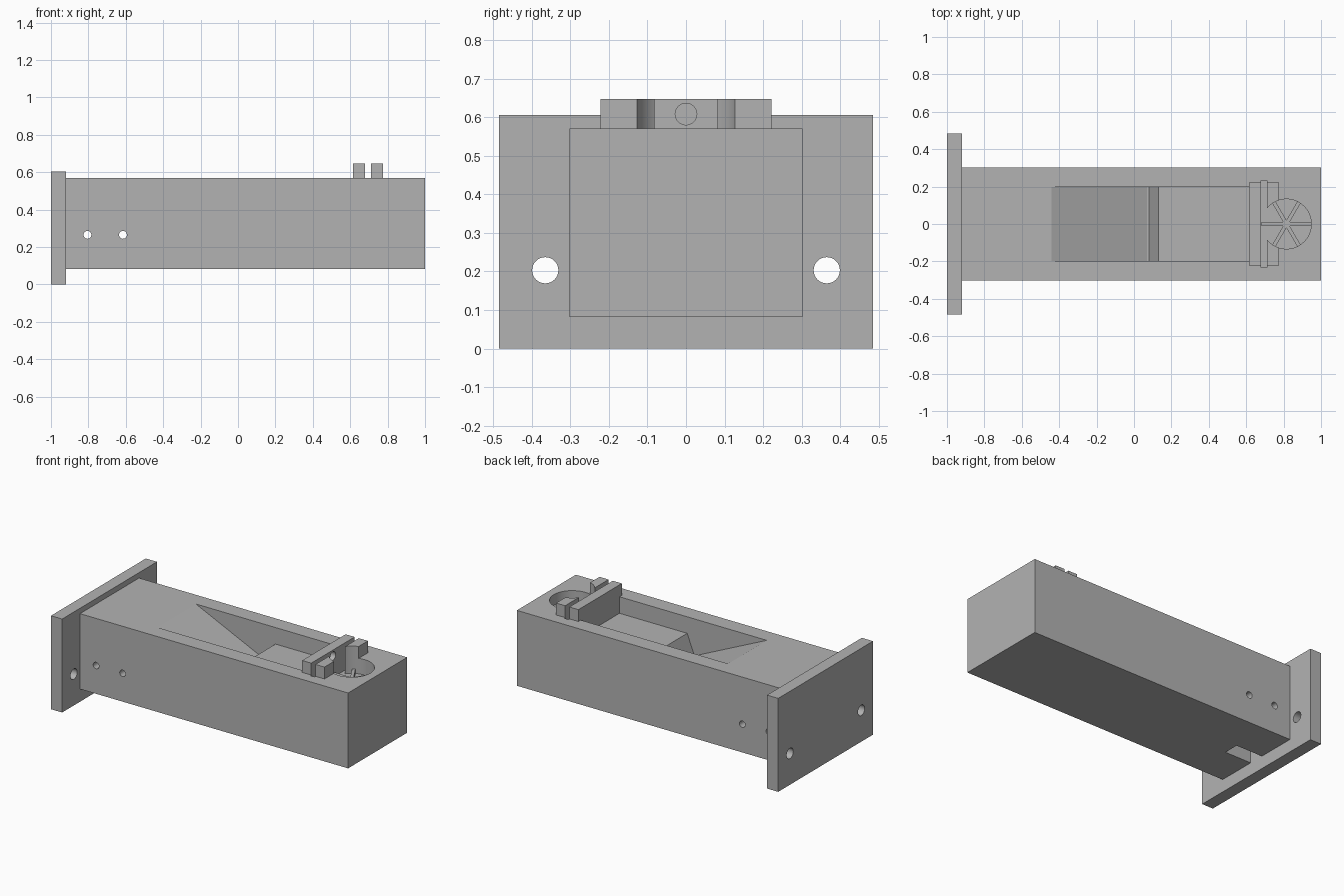
import bpy, bmesh, math
from mathutils import Matrix, Vector

cube = bpy.data.objects.get("Cube")
if cube:
    bpy.data.objects.remove(cube, do_unlink=True)

grey = bpy.data.materials.new("plain grey")
grey.use_nodes = True
grey.diffuse_color = (0.45, 0.45, 0.45, 1)
grey.node_tree.nodes["Principled BSDF"].inputs["Base Color"].default_value = grey.diffuse_color


def finish(name, bm):
    bmesh.ops.recalc_face_normals(bm, faces=bm.faces)
    mesh = bpy.data.meshes.new(name)
    bm.to_mesh(mesh)
    bm.free()
    mesh.materials.append(grey)
    obj = bpy.data.objects.new(name, mesh)
    bpy.context.collection.objects.link(obj)
    return obj


def box(name, x, y, z):
    """Box from the low and high limit on each axis."""
    bm = bmesh.new()
    bmesh.ops.create_cube(bm, size=1)
    lims = (x, y, z)
    bmesh.ops.scale(bm, vec=[b - a for a, b in lims], verts=bm.verts)
    bmesh.ops.translate(bm, vec=[(a + b) / 2 for a, b in lims], verts=bm.verts)
    return finish(name, bm)


def rod(name, centre, radius, length, axis, sides=32):
    bm = bmesh.new()
    turn = Vector((0, 0, 1)).rotation_difference(Vector(axis)).to_matrix().to_4x4()
    bmesh.ops.create_cone(bm, cap_ends=True, segments=sides, radius1=radius, radius2=radius,
                          depth=length, matrix=Matrix.Translation(centre) @ turn)
    return finish(name, bm)


def prism(name, outline, half_width):
    """Outline in x and z, extruded along y."""
    bm = bmesh.new()
    face = bm.faces.new([bm.verts.new((x, -half_width, z)) for x, z in outline])
    new = bmesh.ops.extrude_face_region(bm, geom=[face])["geom"]
    bmesh.ops.translate(bm, vec=(0, 2 * half_width, 0),
                        verts=[v for v in new if isinstance(v, bmesh.types.BMVert)])
    return finish(name, bm)


def carve(obj, cutters):
    """Cut every cutter out of the part, then drop the cutters."""
    for c in cutters:
        c.hide_render = True
        mod = obj.modifiers.new("cut", "BOOLEAN")
        mod.operation, mod.solver, mod.object = "DIFFERENCE", "EXACT", c
    bpy.context.view_layer.update()
    graph = bpy.context.evaluated_depsgraph_get()
    mesh = bpy.data.meshes.new_from_object(obj.evaluated_get(graph))
    obj.modifiers.clear()
    obj.data = mesh
    for c in cutters:
        bpy.data.objects.remove(c, do_unlink=True)


TOP = 0.57
WELL = (0.815, 0, TOP)
WELL_R, WELL_DEPTH = 0.133, 0.1

# Mounting plate with two bolt holes
plate = box("mounting_plate", (-1, -0.92), (-0.485, 0.485), (0, 0.605))
carve(plate, [rod("bolt_hole", (-0.96, s * 0.365, 0.203), 0.034, 0.2, (1, 0, 0))
              for s in (-1, 1)])

# Body: ramped recess, gate slot, round well, cross holes, underside notch
body = box("body", (-0.92, 1), (-0.302, 0.302), (0.082, TOP))
recess = prism("recess", [(-0.483, 0.59), (-0.44, TOP), (0.07, 0.335), (0.08, 0.335),
                          (0.13, 0.463), (0.615, 0.463), (0.615, 0.59)], 0.198)
cutters = [recess,
           box("slot", (0.68, 0.71), (-0.232, 0.232), (TOP - WELL_DEPTH, 0.7)),
           rod("well", WELL, WELL_R, 2 * WELL_DEPTH, (0, 0, 1), 64),
           box("notch", (-1, -0.73), (-0.05, 0.05), (0, 0.2))]
cutters += [rod("cross_hole", (x, 0, 0.265), 0.021, 1, (0, 1, 0)) for x in (-0.805, -0.615)]
carve(body, cutters)

# Gate guides on the top, the first with a blind hole
inner = box("inner_guide", (0.615, 0.68), (-0.222, 0.222), (TOP, 0.647))
carve(inner, [rod("blind_hole", (0.68, 0, 0.608), 0.028, 0.09, (1, 0, 0))])
outer = box("outer_guide", (0.71, 0.775), (-0.222, 0.222), (TOP, 0.647))
carve(outer, [rod("well", WELL, WELL_R, 0.4, (0, 0, 1), 64)])

# Three crossing ribs in the floor of the well
for i in range(3):
    rib = box("well_rib", (-WELL_R, WELL_R), (-0.01, 0.01), (-WELL_DEPTH, -0.07))
    rib.data.transform(Matrix.Translation(WELL) @ Matrix.Rotation(math.radians(60 * i), 4, "Z"))

# Smooth round walls, crisp edges
bpy.ops.object.select_all(action="DESELECT")
for obj in (plate, body, inner, outer):
    obj.select_set(True)
bpy.context.view_layer.objects.active = body
bpy.ops.object.shade_smooth_by_angle(angle=math.radians(20))
